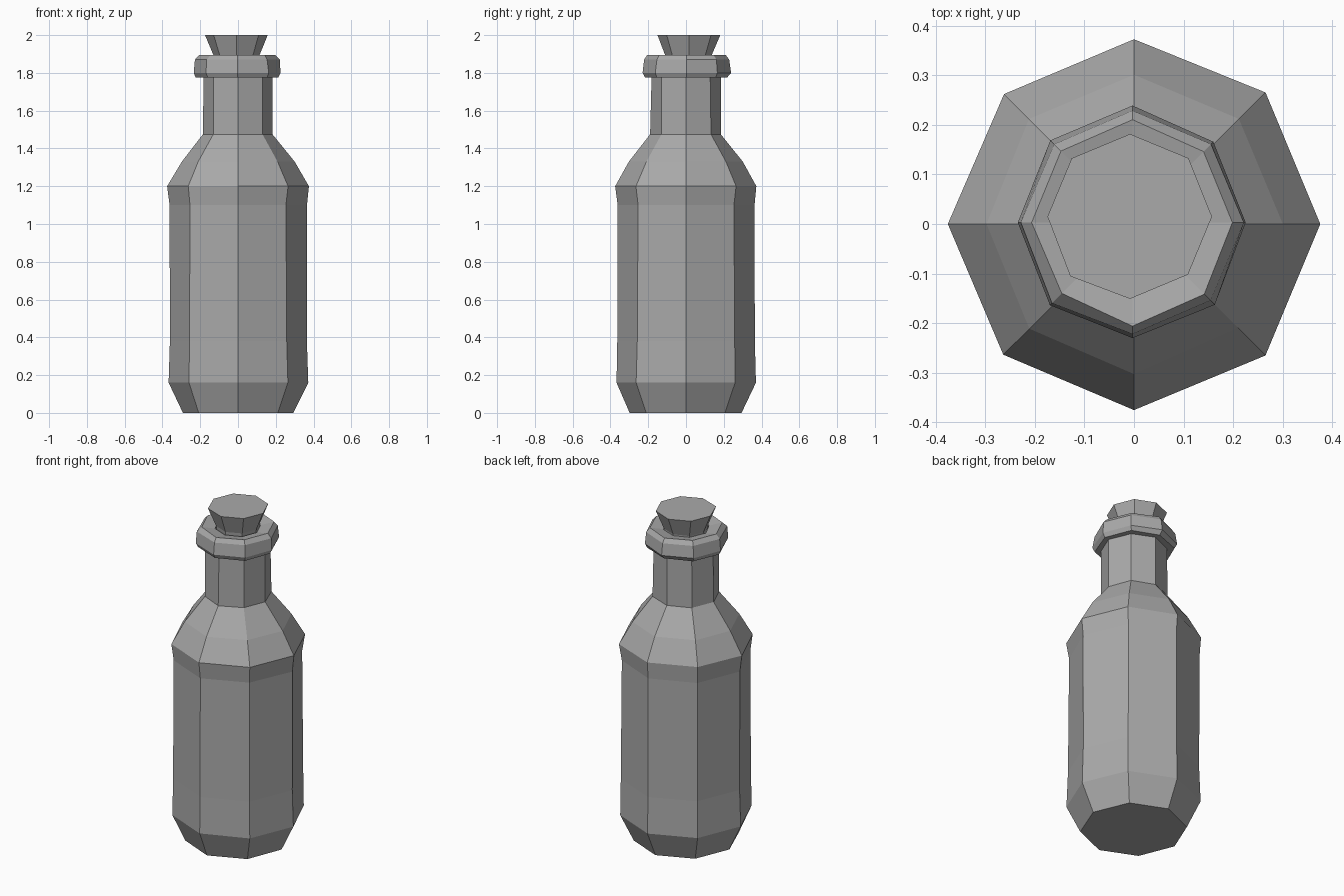
import bpy
import bmesh
import math
import random

random.seed(4)
SIDES = 8

cube = bpy.data.objects.get("Cube")
if cube:
    bpy.data.objects.remove(cube)

grey = bpy.data.materials.new("stone_grey")
grey.use_nodes = True
colour = (0.4, 0.4, 0.4, 1)
grey.diffuse_color = colour
grey.node_tree.nodes["Principled BSDF"].inputs["Base Color"].default_value = colour


def lathe(name, profile, centre=(0, 0), wobble=0.004, closed=False):
    """Spin (radius, height) points into a slightly uneven eight-sided part."""
    bm = bmesh.new()
    rings = []
    for radius, z in profile:
        ring = []
        for i in range(SIDES):
            a = math.tau * i / SIDES
            r = radius + random.uniform(-wobble, wobble)
            ring.append(bm.verts.new((centre[0] + r * math.cos(a),
                                      centre[1] + r * math.sin(a), z)))
        rings.append(ring)
    pairs = list(zip(rings, rings[1:]))
    if closed:
        pairs.append((rings[-1], rings[0]))
    else:
        bm.faces.new(rings[0][::-1])
        bm.faces.new(rings[-1])
    for low, high in pairs:
        for i in range(SIDES):
            j = (i + 1) % SIDES
            bm.faces.new((low[i], low[j], high[j], high[i]))
    bmesh.ops.recalc_face_normals(bm, faces=bm.faces)
    mesh = bpy.data.meshes.new(name)
    bm.to_mesh(mesh)
    bm.free()
    mesh.materials.append(grey)
    obj = bpy.data.objects.new(name, mesh)
    bpy.context.collection.objects.link(obj)
    return obj


# Body with chamfered base, rounded shoulder and straight neck
lathe("bottle_body", [(0.295, 0), (0.37, 0.16), (0.362, 0.38), (0.362, 1.1),
                      (0.372, 1.2), (0.30, 1.33), (0.186, 1.475), (0.183, 1.8)])

# Thick lip around the mouth
lathe("bottle_lip", [(0.17, 1.775), (0.218, 1.775), (0.232, 1.80),
                     (0.226, 1.87), (0.205, 1.895), (0.13, 1.88)],
      centre=(-0.003, 0.003), closed=True)

# Tapered stopper
lathe("cork", [(0.11, 1.79), (0.122, 1.89), (0.168, 2.0)],
      centre=(-0.008, 0.015), wobble=0.003)
